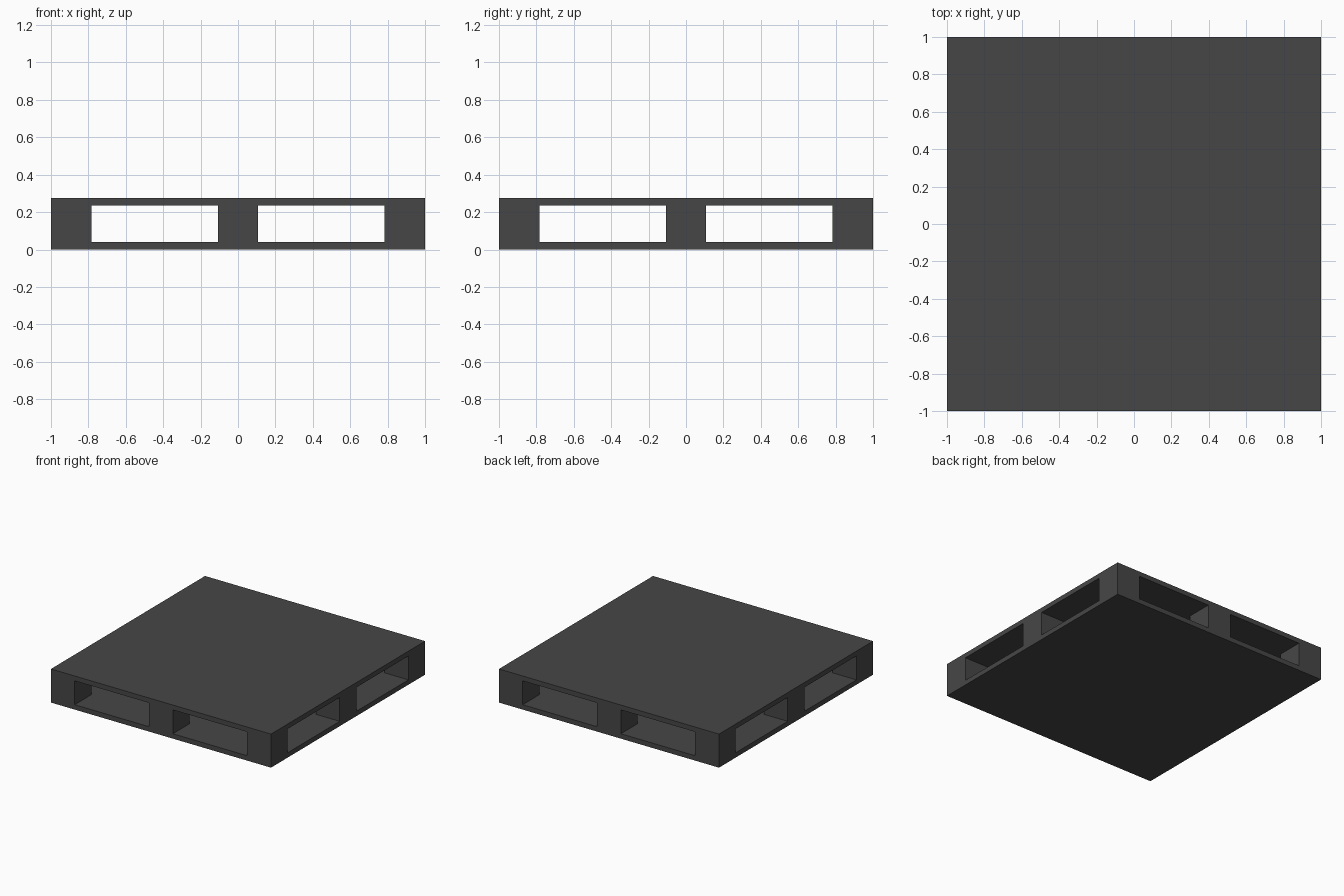
import bpy

if "Cube" in bpy.data.objects:
    bpy.data.objects.remove(bpy.data.objects["Cube"])

HEIGHT = 0.276    # overall height
DECK = 0.04       # thickness of top and bottom decks
INNER, OUTER = 0.108, 0.784   # fork tunnel edges, measured from the centre

plastic = bpy.data.materials.new("dark_grey_plastic")
plastic.diffuse_color = (0.062, 0.062, 0.062, 1)
plastic.use_nodes = True
plastic.node_tree.nodes["Principled BSDF"].inputs["Base Color"].default_value = plastic.diffuse_color


def box(name, center, size):
    bpy.ops.mesh.primitive_cube_add(size=1, location=center)
    ob = bpy.context.object
    ob.name = name
    ob.scale = size
    bpy.ops.object.transform_apply(location=True, rotation=False, scale=True)
    ob.data.materials.append(plastic)
    return ob


# Solid pallet body
pallet = box("pallet", (0, 0, HEIGHT / 2), (2, 2, HEIGHT))

# Two fork tunnels in each direction, leaving nine blocks between the decks
mid, width, tall = (INNER + OUTER) / 2, OUTER - INNER, HEIGHT - 2 * DECK
cutters = []
for side in (-1, 1):
    cutters.append(box("tunnel_cutter", (side * mid, 0, HEIGHT / 2), (width, 2.4, tall)))
    cutters.append(box("tunnel_cutter", (0, side * mid, HEIGHT / 2), (2.4, width, tall)))

for cutter in cutters:
    cutter.hide_render = True
    mod = pallet.modifiers.new("fork_tunnel", 'BOOLEAN')
    mod.operation = 'DIFFERENCE'
    mod.solver = 'EXACT'
    mod.object = cutter

# Bake the tunnels and drop the cutters
bpy.ops.object.select_all(action='DESELECT')
bpy.context.view_layer.objects.active = pallet
pallet.select_set(True)
for mod in list(pallet.modifiers):
    bpy.ops.object.modifier_apply(modifier=mod.name)
for cutter in cutters:
    bpy.data.objects.remove(cutter)
